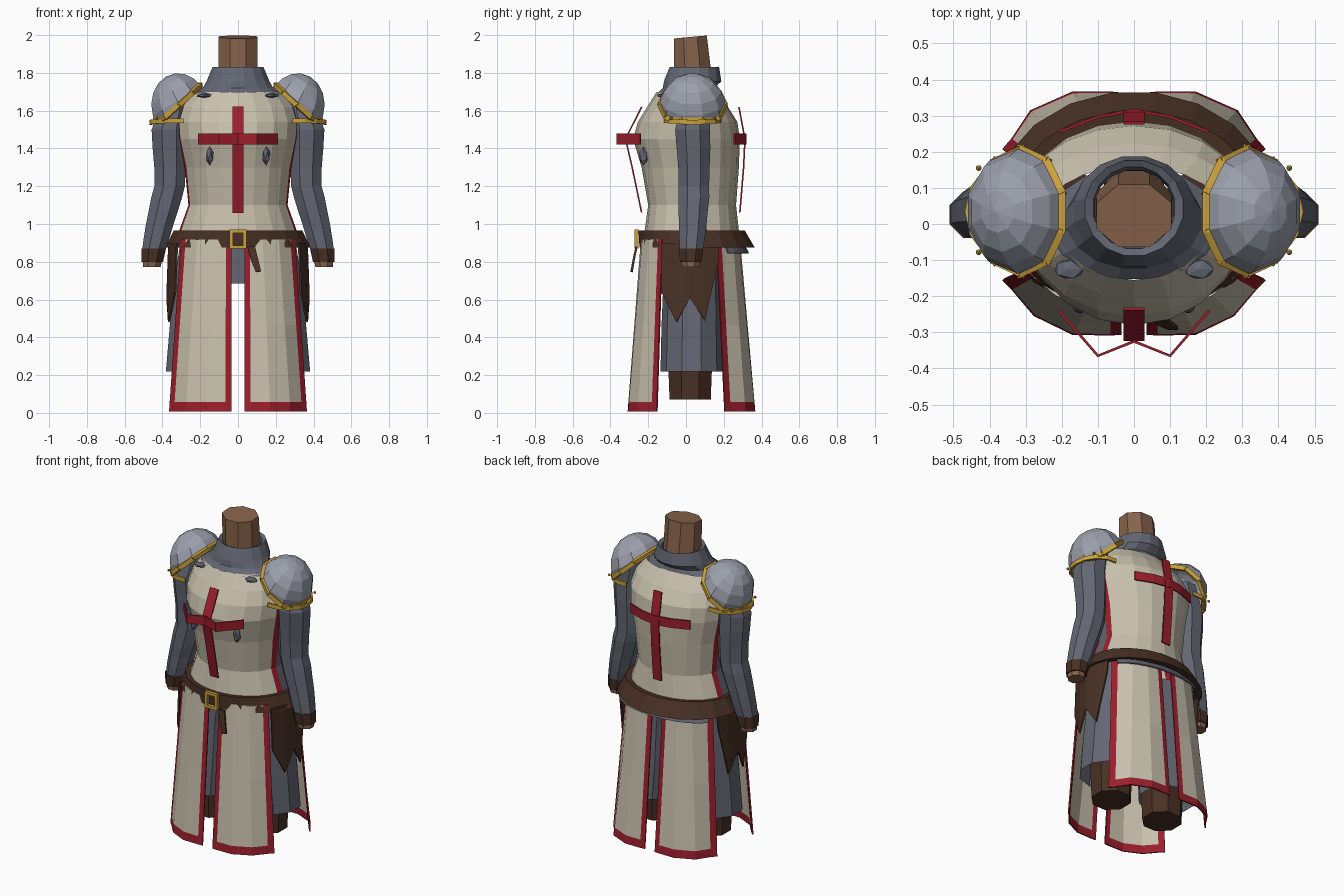
import bpy, bmesh
from math import sin, cos, pi, radians
from mathutils import Vector, Matrix

if "Cube" in bpy.data.objects:
    bpy.data.objects.remove(bpy.data.objects["Cube"])


def material(name, *rgb):
    m = bpy.data.materials.new(name)
    m.use_nodes = True
    m.diffuse_color = (*rgb, 1)
    m.node_tree.nodes["Principled BSDF"].inputs["Base Color"].default_value = (*rgb, 1)
    return m


CLOTH = material("cream cloth", .58, .53, .42)
RED = material("red trim", .33, .013, .025)
MAIL = material("grey mail", .125, .135, .17)
PLATE = material("steel plate", .33, .35, .41)
GOLD = material("gold", .6, .36, .045)
LEATHER = material("dark leather", .065, .03, .018)
WOOD = material("brown wood", .24, .125, .07)
SIDES = (("left", 1), ("right", -1))


def finish(name, bm, mats, rule=None):
    bmesh.ops.recalc_face_normals(bm, faces=bm.faces)
    if rule:
        for f in bm.faces:
            f.material_index = rule(f.calc_center_median())
    me = bpy.data.meshes.new(name)
    bm.to_mesh(me)
    bm.free()
    for m in mats:
        me.materials.append(m)
    ob = bpy.data.objects.new(name, me)
    bpy.context.scene.collection.objects.link(ob)
    return ob


def skin(name, rows, mats, wrap=True, caps=False, loop=False, pick=None, thick=0):
    """Faces between rows of points; pick(row, column) gives the material."""
    bm = bmesh.new()
    vs = [[bm.verts.new(p) for p in r] for r in rows]
    n, k = len(rows), len(rows[0])
    for i in range(n if loop else n - 1):
        for j in range(k if wrap else k - 1):
            a, b = vs[i], vs[(i + 1) % n]
            f = bm.faces.new((a[j], a[(j + 1) % k], b[(j + 1) % k], b[j]))
            f.material_index = pick(i, j) if pick else 0
    if caps:
        bm.faces.new(vs[0])
        bm.faces.new(vs[-1])
    ob = finish(name, bm, mats)
    if thick:
        mod = ob.modifiers.new("thickness", "SOLIDIFY")
        mod.thickness = thick
        mod.offset = 0
    return ob


def ring(z, rx, front, back, cx=0, n=8, mid=None, angles=None):
    """Oval with separate front and back depth."""
    mid = (front + back) / 2 if mid is None else mid
    angles = angles or [2 * pi * (i + .5) / n for i in range(n)]
    return [(cx + rx * cos(a), mid + (back - mid if sin(a) > 0 else mid - front) * sin(a), z)
            for a in angles]


def box(name, centre, size, mat, turn=0):
    bm = bmesh.new()
    bmesh.ops.create_cube(bm, size=1, matrix=Matrix.Translation(centre)
                          @ Matrix.Rotation(turn, 4, "Y") @ Matrix.Diagonal((*size, 1)))
    return finish(name, bm, [mat])


# Tabard body: mail shows at the open sides between red borders
quarter = [8, 17, 36, 54, 72]
degs = quarter + [90] + [180 - d for d in reversed(quarter)]
degs += [d + 180 for d in degs]
body = [(.92, .33, -.225, .285), (1.1, .265, -.2, .265), (1.3, .285, -.235, .28),
        (1.45, .318, -.28, .285), (1.54, .325, -.255, .272), (1.62, .30, -.205, .222),
        (1.70, .235, -.155, .16)]
kinds = [1, 0, 0, 0, 0, 0, 0, 0, 0, 1, 2]
skin("tabard_body", [ring(*r, mid=.04, angles=[radians(d) for d in degs]) for r in body],
     [CLOTH, RED, MAIL], pick=lambda i, j: kinds[j % 11] if i < 5 else 0)

# Mail collar and neck post
collar = [(1.69, .24, -.155, .16), (1.72, .19, -.125, .15), (1.755, .17, -.12, .19),
          (1.83, .138, -.09, .178), (1.82, .115, -.07, .16), (1.75, .11, -.06, .15)]
skin("mail_collar", [ring(*r, n=16) for r in collar], [MAIL])
neck = [ring(1.7, .114, -.07, .155), ring(1.985, .112, -.071, .117)]
neck[1] = [(x, y, 1.99 + .09 * (y - .022)) for x, y, z in neck[1]]
skin("neck_post", neck, [WOOD], caps=True)

# Crosses floating just off the chest and back
for side, upright, bar in (
        ("front", [(-.235, 1.62), (-.32, 1.45), (-.285, 1.3), (-.235, 1.06)], (-.24, -.365, -.325)),
        ("back", [(.28, 1.62), (.312, 1.45), (.305, 1.3), (.285, 1.06)], (.255, .297, .315))):
    skin(side + "_cross_upright", [[(-.029, y, z), (.029, y, z)] for y, z in upright],
         [RED], wrap=False, thick=.008)
    xs = (-.208, -.1, 0, .1, .208)
    skin(side + "_cross_bar", [[(x, y, z) for x, y in zip(xs, bar + bar[1::-1])]
                               for z in (1.422, 1.478)], [RED], wrap=False, thick=.008)

# Belt with buckle and hanging tail
belt = [(.965, .345, -.255, .315), (.875, .39, -.25, .368),
        (.88, .345, -.21, .325), (.96, .31, -.215, .275)]
skin("belt", [ring(*r, n=20, mid=.05) for r in belt], [LEATHER], loop=True)
for i, s in (("left", 1), ("right", -1)):
    box("buckle_" + i, (s * .035, -.262, .92), (.018, .02, .1), GOLD)
for i, z in (("top", .962), ("bottom", .878)):
    box("buckle_" + i, (0, -.262, z), (.088, .02, .018), GOLD)
skin("belt_tail", [[(.05, -.262, .88), (.09, -.262, .88)], [(.065, -.275, .82), (.105, -.275, .82)],
                   [(.095, -.288, .745), (.122, -.288, .75)]], [LEATHER], wrap=False, thick=.012)
skin("mail_rear_hem", [ring(z, rx, 0, yb, angles=[radians(20 + 14 * i) for i in range(11)])
                       for z, rx, yb in ((.9, .32, .30), (.845, .33, .33))],
     [MAIL], wrap=False, thick=.008)
skin("mail_crotch", [ring(z, .1, -.13, .19) for z in (.685, .92)], [MAIL], caps=True)

# Split skirt panels: x, y at the hem and x, y at the waist
front_panel = [(.035, -.303, .035, -.235), (.066, -.305, .064, -.235), (.17, -.303, .13, -.228),
               (.275, -.252, .215, -.195), (.336, -.18, .275, -.145), (.362, -.153, .3, -.125)]
back_panel = [(.035, .36, .035, .28), (.066, .363, .064, .282), (.17, .363, .13, .275),
              (.285, .312, .215, .245), (.336, .235, .275, .185), (.362, .205, .3, .16)]

for side, s in SIDES:
    for end, cols in (("front", front_panel), ("back", back_panel)):
        rows = [[(s * (x + (u - x) * t), y + (v - y) * t, .008 + .91 * t) for x, y, u, v in cols]
                for t in (0, .055, .5, 1)]
        skin(f"{side}_{end}_skirt_panel", rows, [CLOTH, RED], wrap=False, thick=.008,
             pick=lambda i, j: int(i == 0 or j in (0, 4)))

    # Mail legging, leg post and pointed hip flap
    mail = [(.22, .168, -.135, .195, .222), (.45, .165, -.13, .19, .205),
            (.69, .155, -.12, .185, .19), (.92, .15, -.11, .18, .16)]
    skin(side + "_mail_legging", [ring(z, rx, f, b, s * cx, n=10) for z, rx, f, b, cx in mail], [MAIL])
    skin(side + "_leg", [ring(z, r, .022 - r, .022 + r, s * .19) for z, r in
                         ((.07, .118), (.24, .125), (.7, .13))], [LEATHER], caps=True)
    flap = [(-.13, .64), (-.05, .48), (.02, .61), (.1, .49), (.17, .8)]
    skin(side + "_hip_flap", [[(s * (.375 - 1.7 * (y - .03) ** 2), y, z) for y, z in flap],
                              [(s * (.365 - 1.7 * (y - .03) ** 2), y, .9) for y, z in flap]],
         [LEATHER], wrap=False, thick=.01)

    # Banded sleeve, cuff and wrist
    sleeve = [(1.66, .33, .05, .075), (1.5, .365, .035, .1), (1.4, .363, .04, .096),
              (1.3, .36, .042, .09), (1.2, .362, .042, .087), (1.14, .378, .042, .088),
              (1.07, .395, .038, .084), (1.0, .414, .036, .079), (.93, .43, .032, .074),
              (.86, .447, .028, .066)]
    skin(side + "_sleeve", [ring(z, r, y - r, y + r, s * x) for z, x, y, r in sleeve],
         [MAIL], caps=True)
    skin(side + "_cuff", [ring(z, r, .026 - r, .026 + r, s * x) for z, x, r in
                          ((.87, .446, .07), (.8, .454, .062))], [LEATHER], caps=True)
    skin(side + "_wrist", [ring(z, r, .026 - r, .026 + r, s * x) for z, x, r in
                           ((.82, .452, .056), (.772, .456, .05))], [WOOD], caps=True)

    # Domed shoulder plate cut by a slanted and a level plane
    centre = Vector((s * .31, .035, 1.625))
    bm = bmesh.new()
    bmesh.ops.create_uvsphere(bm, u_segments=10, v_segments=9, radius=1,
                              matrix=Matrix.Translation(centre) @ Matrix.Diagonal((.155, .175, .175, 1))
                              @ Matrix.Rotation(s * radians(28), 4, "Y"))
    for point, normal in (((s * .28, 0, 1.66), (s * .21, 0, .23)), ((0, 0, 1.55), (0, 0, 1))):
        bmesh.ops.bisect_plane(bm, geom=bm.verts[:] + bm.edges[:] + bm.faces[:], dist=1e-5,
                               plane_co=point, plane_no=normal, clear_inner=True)
    rim = [[v.co.copy() for v in e.verts] for e in bm.edges if e.is_boundary]
    finish(side + "_shoulder_plate", bm, [PLATE])

    # Gold bars along the plate edge
    bm = bmesh.new()
    for a, b in rim:
        d = b - a
        bmesh.ops.create_cube(bm, size=1, matrix=Matrix.Translation((a + b) / 2)
                              @ d.to_track_quat("X", "Z").to_matrix().to_4x4()
                              @ Matrix.Diagonal((d.length + .012, .02, .026, 1)))
    for y in (-.078, .155):
        bmesh.ops.create_icosphere(bm, subdivisions=1, radius=.009,
                                   matrix=Matrix.Translation((s * .43, y, 1.56)))
    finish(side + "_shoulder_rim", bm, [GOLD])

    # Gold band passing under the plate around the arm
    arc = [radians(d) for d in range(-100, 101, 25)]
    skin(side + "_shoulder_band",
         [[(s * (.315 + .148 * cos(a)), .035 + .15 * sin(a), z + .1 * abs(sin(a)) * .1) for a in arc]
          for z in (1.525, 1.55)], [GOLD], wrap=False, thick=.012)

    # Mail showing through the chest cloth
    for part, where, size in (("chest", (s * .15, -.225, 1.36), (.022, .025, .05)),
                              ("collarbone", (s * .18, -.125, 1.68), (.045, .03, .012))):
        bm = bmesh.new()
        bmesh.ops.create_icosphere(bm, subdivisions=1, radius=1, matrix=Matrix.Translation(where)
                                   @ Matrix.Diagonal((*size, 1)))
        finish(f"{side}_{part}_mail", bm, [MAIL])
